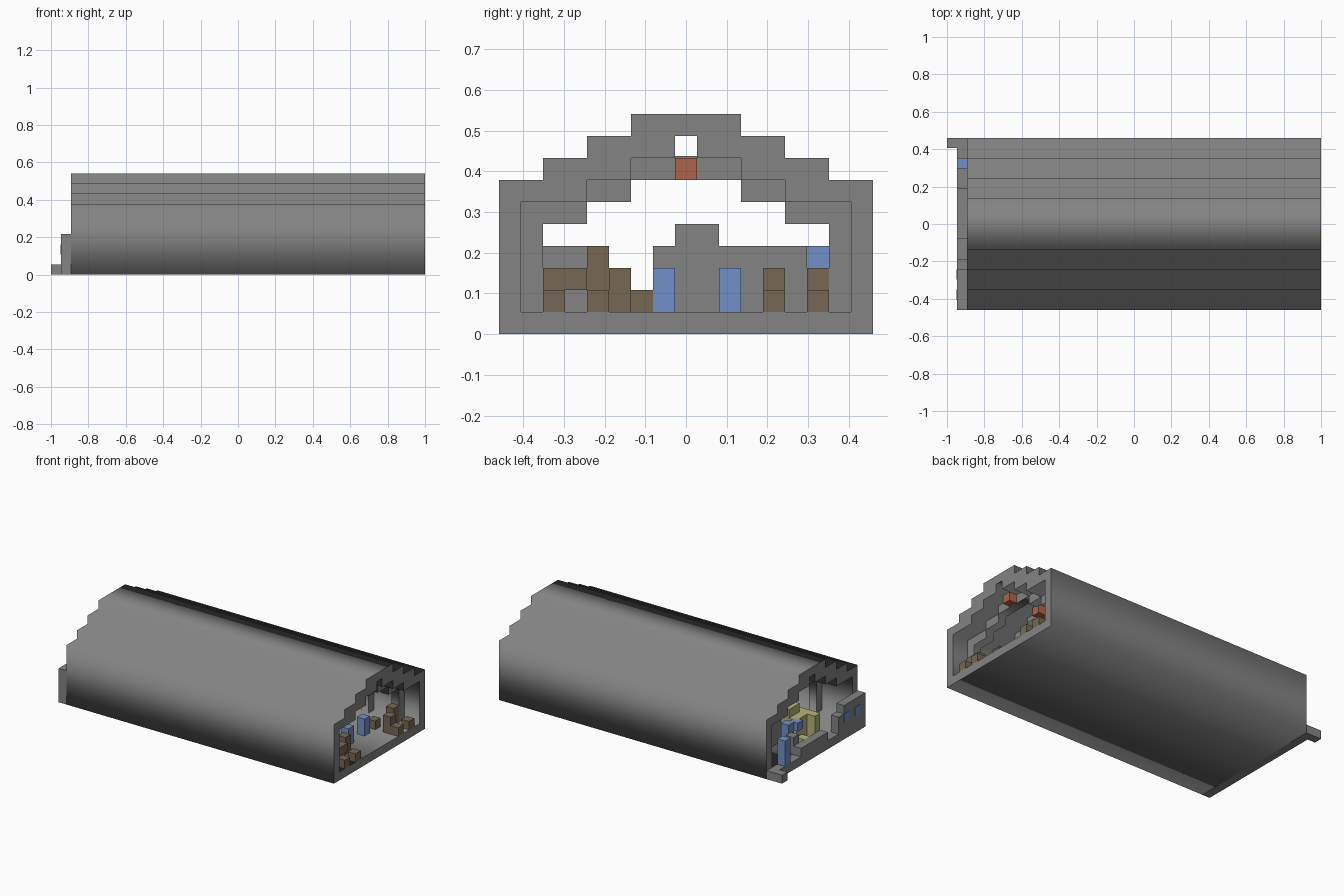
import bpy, bmesh
from mathutils import Matrix

if "Cube" in bpy.data.objects:
    bpy.data.objects.remove(bpy.data.objects["Cube"])

L, W = 37, 17          # length and width in blocks
U = 2 / L              # size of one block


def material(name, r, g, b):
    m = bpy.data.materials.new(name)
    m.use_nodes = True
    m.diffuse_color = (r, g, b, 1)
    m.node_tree.nodes["Principled BSDF"].inputs["Base Color"].default_value = (r, g, b, 1)
    return m


grey = material("stone grey", .23, .23, .23)
blue = material("soft blue", .17, .28, .57)
brown = material("wood brown", .18, .14, .09)
yellow = material("straw yellow", .47, .46, .2)
orange = material("lamp orange", .42, .13, .07)


def profile(steps, bottom):
    """Mirrored stepped outline from (half width, top) pairs."""
    side, z = [], bottom
    for half, top in steps:
        side += [(half, z), (half, top)]
        z = top
    return side + [(-y, z) for y, z in reversed(side)]


def ring(name, outer, inner, x0, x1):
    """Hollow stepped section running along x."""
    curve = bpy.data.curves.new(name, "CURVE")
    curve.dimensions, curve.fill_mode = "2D", "BOTH"
    curve.extrude = (x1 - x0) / 2 * U
    for pts in (outer, inner):
        s = curve.splines.new("POLY")
        s.points.add(len(pts) - 1)
        s.use_cyclic_u = True
        for p, (y, z) in zip(s.points, pts):
            p.co = (y * U, z * U, 0, 1)
    ob = bpy.data.objects.new(name, curve)
    bpy.context.collection.objects.link(ob)
    ob.matrix_world = Matrix(((0, 0, 1, (x0 + x1 - L) / 2 * U),
                              (1, 0, 0, 0), (0, 1, 0, 0), (0, 0, 0, 1)))
    curve.materials.append(grey)
    bpy.ops.object.select_all(action="DESELECT")
    ob.select_set(True)
    bpy.context.view_layer.objects.active = ob
    bpy.ops.object.convert(target="MESH")


def blocks(name, mat, *boxes):
    """One object from boxes given as (x0, x1, y0, y1, z0, z1) in blocks."""
    bm = bmesh.new()
    for x0, x1, y0, y1, z0, z1 in boxes:
        size = Matrix.Diagonal(((x1 - x0) * U, (y1 - y0) * U, (z1 - z0) * U, 1))
        mid = ((x0 + x1 - L) / 2 * U, (y0 + y1) / 2 * U, (z0 + z1) / 2 * U)
        bmesh.ops.create_cube(bm, size=1, matrix=Matrix.Translation(mid) @ size)
    me = bpy.data.meshes.new(name)
    bm.to_mesh(me)
    bm.free()
    me.materials.append(mat)
    ob = bpy.data.objects.new(name, me)
    bpy.context.collection.objects.link(ob)


# Stepped hall with floor, walls and roof
hall = profile([(8.5, 7), (6.5, 8), (4.5, 9), (2.5, 10)], 0)
room = profile([(7.5, 6), (4.5, 7), (2.5, 8), (.5, 9)], 1)
ring("hall_shell", hall, room, 2, L)

# Arched ribs inside, with hanging lamps between them
rib_outer = profile([(7.6, 6.1), (4.6, 7.1), (2.6, 8.1)], .9)
rib_inner = profile([(6.5, 5), (4.5, 6), (2.5, 7)], 1)
for x in range(6, 36, 4):
    ring("rib", rib_outer, rib_inner, x, x + 1)
    blocks("lamp", orange, (x + 1, x + 2, -.5, .5, 7, 8))

# Low broken wall and doorstep at the open end
blocks("end_wall", grey,
       (1, 2, -8.5, 8.5, 0, 1), (1, 2, -8.5, -4.5, 1, 4),
       (1, 2, -4.5, -3.5, 1, 3), (1, 2, -1.5, 3.5, 1, 2))
blocks("doorstep", grey, (0, 1, 7.5, 8.5, 0, 1))
blocks("blue_post", blue, (1, 2, 5.5, 6.5, 1, 4))
blocks("end_windows", blue, *[(.95, 1, y, y + 1, 2, 3) for y in (-5.5, -7.5)])

# Raised bed and its stone screen near the open end
blocks("bed", yellow, (3, 5, -1.5, 1.5, 1, 4), (4, 5, -.5, 1.5, 4, 5),
       (2, 3, -1.5, -.5, 1, 4), (2, 3, .5, 1.5, 1, 2))
blocks("bed_screen", grey, (5, 6, -1.5, 5.5, 1, 4), (5, 6, -.5, 1.5, 4, 5),
       (2, 3, 2.5, 3.5, 1, 3))
blocks("bed_cushions", blue, (3, 4, 2, 3, 1, 4), (2.5, 3.5, 1, 2, 3, 4))

# Blue seats near the far end
blocks("blue_seats", blue, *[(33, 34, y, y + 1, 1, 3) for y in (-1.5, 1.5)])

# Wooden furniture near the far end
blocks("stacked_crates", brown,
       (36, 37, -6.5, -5.5, 1, 2), (35, 36, -6.5, -4.5, 2, 3),
       (36, 37, -4.5, -3.5, 1, 2), (33, 34, -4.5, -3.5, 1, 4),
       (34, 35, -3.5, -2.5, 1, 3), (33, 34, -2.5, -1.5, 1, 2))
blocks("stools", brown,
       (36, 37, 5.5, 6.5, 1, 2), (34, 35, 5.5, 6.5, 1, 3),
       (36, 37, 3.5, 4.5, 1, 2), (35, 36, 3.5, 4.5, 1, 3),
       (33, 34, 3.5, 4.5, 1, 2))
